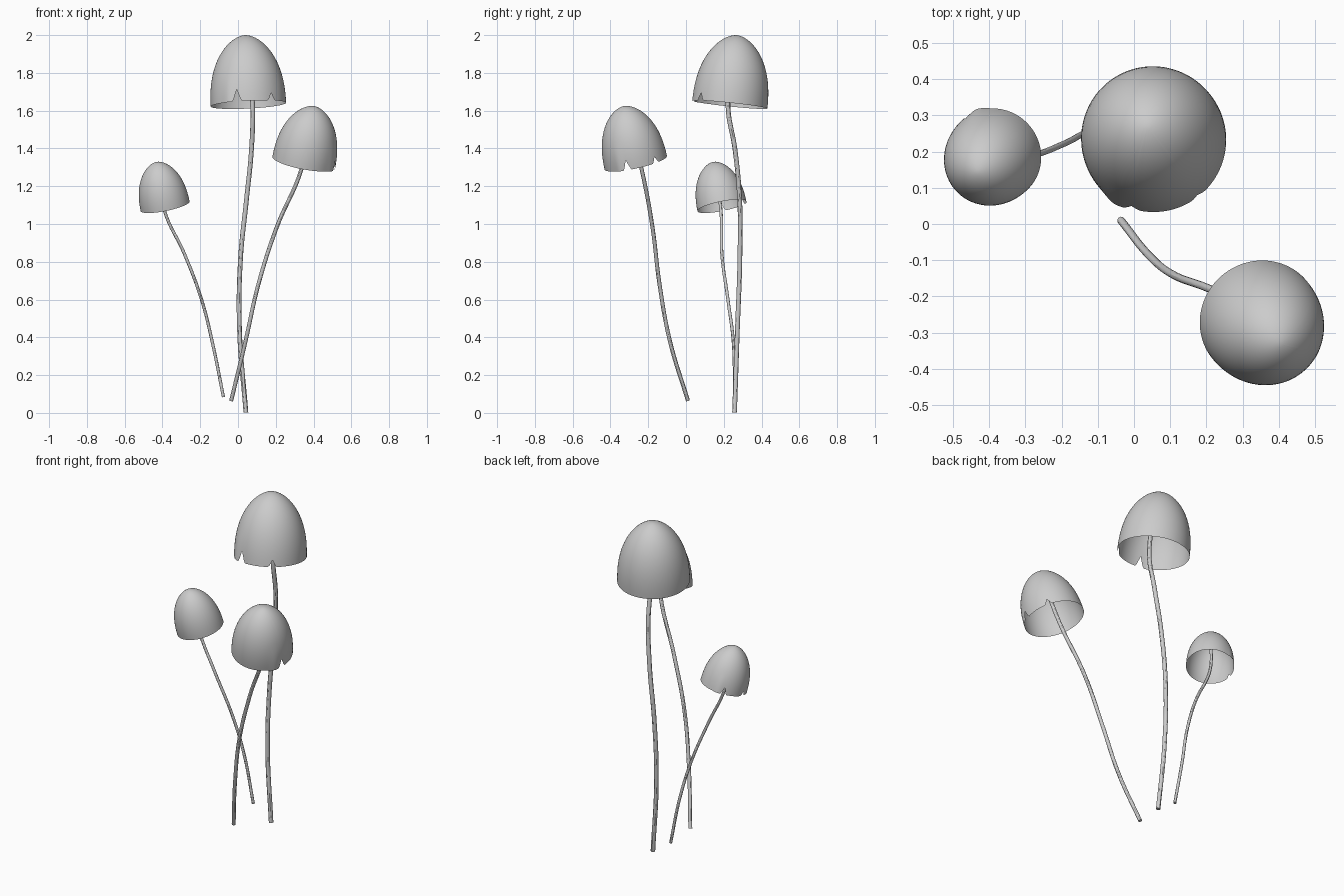
import bpy, bmesh
from math import sin, cos, pi, radians, exp
from mathutils import Vector, Matrix

if "Cube" in bpy.data.objects:
    bpy.data.objects.remove(bpy.data.objects["Cube"])

SEG, RINGS = 144, 20


def notch(deg):
    """Height of the torn rim (fraction of cap height) at an angle."""
    h = 0.0
    for centre, half, height in ((0, 6.5, 0.175), (55, 6, 0.11)):
        d = abs((deg - centre + 180) % 360 - 180)
        h = max(h, height * (1 - d / half))
    return h


def make_cap(name, centre, axis, radius, height, turn):
    """Thin bell-shaped cap, open below, with two tears in the rim."""
    bm = bmesh.new()
    cols = []
    for i in range(SEG):
        deg = i * 360 / SEG
        a = radians(deg)
        h0 = notch(deg)
        d = (deg + 14 + 180) % 360 - 180
        col = []
        for j in range(RINGS):
            h = h0 + (1 - h0) * sin(j / RINGS * pi / 2)
            r = (1 - h ** 2.3) ** 0.57
            # slight outward flare beside the bigger tear
            r += 0.04 * exp(-(d / 10) ** 2) * max(0, 1 - h / 0.45)
            col.append(bm.verts.new((r * radius * cos(a), r * radius * sin(a), h * height)))
        cols.append(col)
    tip = bm.verts.new((0, 0, height))
    for i in range(SEG):
        a, b = cols[i], cols[(i + 1) % SEG]
        for j in range(RINGS - 1):
            bm.faces.new((a[j], b[j], b[j + 1], a[j + 1]))
        bm.faces.new((a[-1], b[-1], tip))
    me = bpy.data.meshes.new(name)
    bm.to_mesh(me)
    bm.free()
    me.shade_smooth()
    ob = bpy.data.objects.new(name, me)
    bpy.context.collection.objects.link(ob)
    tilt = Vector((0, 0, 1)).rotation_difference(Vector(axis)).to_matrix().to_4x4()
    ob.matrix_world = Matrix.Translation(centre) @ tilt @ Matrix.Rotation(radians(turn), 4, 'Z')


def make_stem(name, points, radius):
    """Thin curved stem swept along a path."""
    cu = bpy.data.curves.new(name, 'CURVE')
    cu.dimensions = '3D'
    cu.bevel_depth = radius
    cu.bevel_resolution = 4
    cu.resolution_u = 8
    cu.use_fill_caps = True
    sp = cu.splines.new('BEZIER')
    sp.bezier_points.add(len(points) - 1)
    for p, co in zip(sp.bezier_points, points):
        p.co = co
        p.handle_left_type = p.handle_right_type = 'AUTO'
    ob = bpy.data.objects.new(name, cu)
    bpy.context.collection.objects.link(ob)
    bpy.ops.object.select_all(action='DESELECT')
    ob.select_set(True)
    bpy.context.view_layer.objects.active = ob
    bpy.ops.object.convert(target='MESH')
    bpy.ops.object.shade_smooth_by_angle()


# Tall mushroom
make_cap("tall_cap", (0.055, 0.232, 1.632), (-0.05, 0.105, 1), 0.2, 0.37, 253)
make_stem("tall_stem", [(0.042, 0.257, 0.002), (0.008, 0.272, 0.44), (0.013, 0.285, 0.81),
                        (0.045, 0.284, 1.13), (0.071, 0.26, 1.39), (0.077, 0.222, 1.63),
                        (0.045, 0.26, 1.98)], 0.0125)

# Medium mushroom
make_cap("medium_cap", (0.348, -0.266, 1.325), (0.19, -0.22, 1), 0.169, 0.31, 344)
make_stem("medium_stem", [(-0.036, 0.01, 0.065), (0.04, -0.085, 0.38), (0.108, -0.14, 0.68),
                          (0.204, -0.177, 0.98), (0.336, -0.235, 1.29),
                          (0.396, -0.315, 1.60)], 0.0107)

# Small mushroom
make_cap("small_cap", (-0.386, 0.19, 1.094), (-0.2, -0.2, 1), 0.132, 0.243, 123)
make_stem("small_stem", [(-0.077, 0.257, 0.084), (-0.135, 0.251, 0.37), (-0.193, 0.222, 0.6),
                         (-0.283, 0.19, 0.84), (-0.389, 0.185, 1.07),
                         (-0.425, 0.15, 1.31)], 0.0085)
